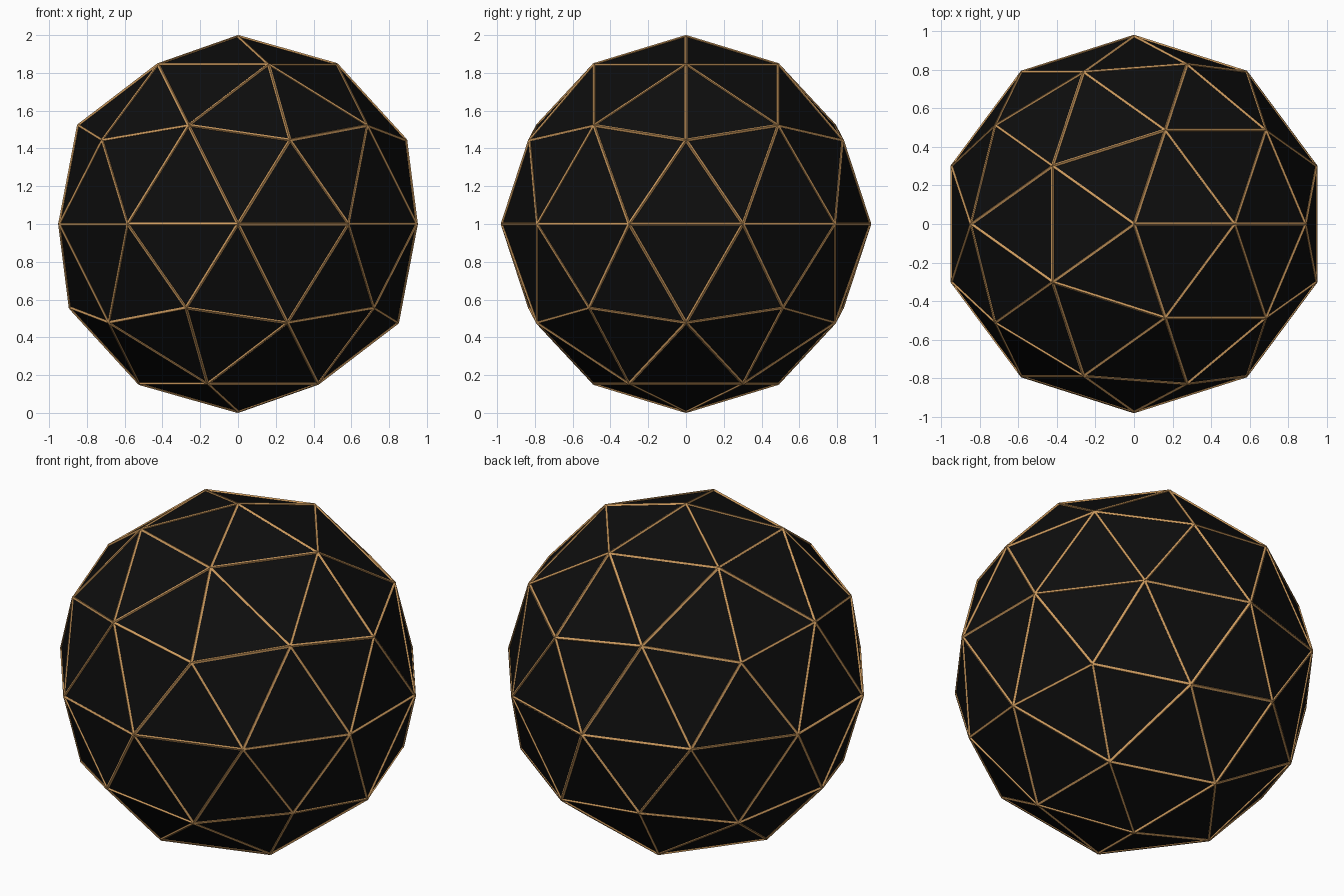
import bpy, bmesh
from mathutils import Vector, Matrix

if "Cube" in bpy.data.objects:
    bpy.data.objects.remove(bpy.data.objects["Cube"])

RADIUS = 0.992
SQUASH_Y = 0.98
ROD_RADIUS = 0.0088
CENTRE = Vector((0, 0, 1))


def material(name, rgb):
    mat = bpy.data.materials.new(name)
    mat.diffuse_color = (*rgb, 1)
    mat.use_nodes = True
    mat.node_tree.nodes["Principled BSDF"].inputs["Base Color"].default_value = mat.diffuse_color
    return mat


def add_object(name, bm, mat):
    mesh = bpy.data.meshes.new(name)
    bm.to_mesh(mesh)
    bm.free()
    mesh.materials.append(mat)
    obj = bpy.data.objects.new(name, mesh)
    bpy.context.collection.objects.link(obj)
    return obj


black = material("black panel", (0.004, 0.004, 0.004))
gold = material("warm gold", (0.60, 0.32, 0.11))

# faceted ball, slightly narrower front to back
ball = bmesh.new()
bmesh.ops.create_icosphere(ball, subdivisions=2, radius=RADIUS)
for v in ball.verts:
    v.co.y *= SQUASH_Y
    v.co += CENTRE

# one four-sided rod along every edge of the ball
rods = bmesh.new()
for edge in ball.edges:
    a, b = sorted((v.co.copy() for v in edge.verts), key=lambda c: (c.z, c.x))
    d = b - a
    turn = Vector((0, 0, 1)).rotation_difference(d).to_matrix().to_4x4()
    bmesh.ops.create_cone(rods, cap_ends=True, segments=4,
                          radius1=ROD_RADIUS, radius2=ROD_RADIUS,
                          depth=d.length,
                          matrix=Matrix.Translation((a + b) / 2) @ turn)

add_object("faceted_ball", ball, black)
add_object("edge_rods", rods, gold)
